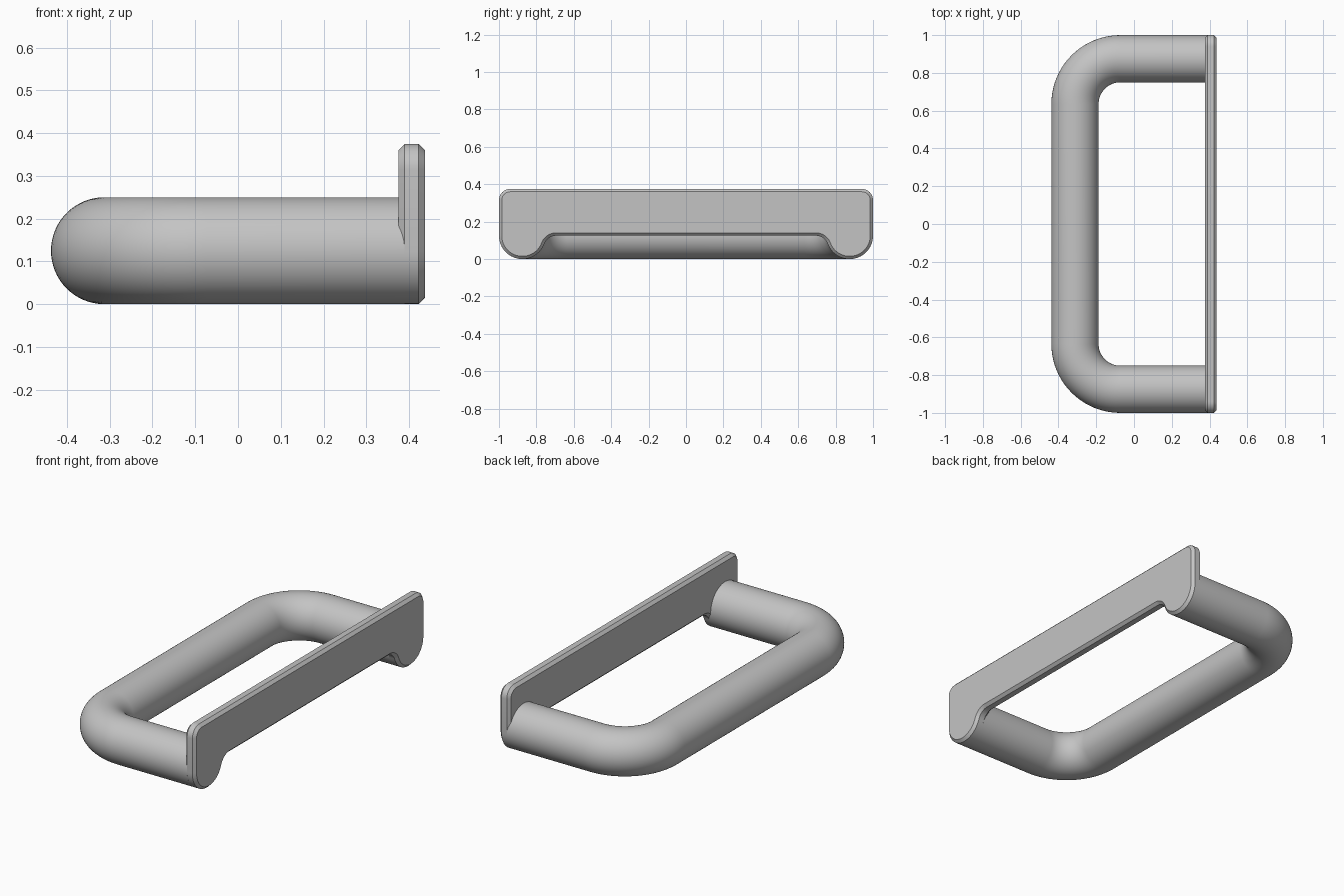
import bpy, bmesh
from math import pi, sin, cos, atan2, radians

cube = bpy.data.objects.get("Cube")
if cube:
    bpy.data.objects.remove(cube, do_unlink=True)

grey = bpy.data.materials.new("plain grey")
grey.use_nodes = True
colour = (0.55, 0.55, 0.55, 1)
grey.diffuse_color = colour
grey.node_tree.nodes["Principled BSDF"].inputs["Base Color"].default_value = colour

TUBE = 0.125            # tube radius, also the radius of the plate's lobes
END_Y = 1 - TUBE        # arm centre line
BACK, FRONT = 0.375, 0.4375
CHAMFER = 0.015


def arc(cx, cy, r, a0, a1, steps):
    angles = [a0 + (a1 - a0) * i / steps for i in range(steps + 1)]
    return [(cx + r * cos(a), cy + r * sin(a)) for a in angles]


def loft(name, rings):
    """Skin closed rings of equal length and cap both ends."""
    bm = bmesh.new()
    loops = [[bm.verts.new(p) for p in ring] for ring in rings]
    n = len(loops[0])
    for a, b in zip(loops, loops[1:]):
        for i in range(n):
            j = (i + 1) % n
            bm.faces.new((a[i], a[j], b[j], b[i]))
    bm.faces.new(loops[0][::-1])
    bm.faces.new(loops[-1])
    bmesh.ops.recalc_face_normals(bm, faces=bm.faces)
    mesh = bpy.data.meshes.new(name)
    bm.to_mesh(mesh)
    bm.free()
    mesh.materials.append(grey)
    obj = bpy.data.objects.new(name, mesh)
    bpy.context.collection.objects.link(obj)
    bpy.ops.object.select_all(action='DESELECT')
    obj.select_set(True)
    bpy.context.view_layer.objects.active = obj
    bpy.ops.object.shade_smooth_by_angle(angle=radians(30))
    return obj


# Tube handle: two arms joined by a grip through rounded bends
BEND = 0.24
bend_x = -FRONT + TUBE + BEND
bend_y = END_Y - BEND
stations = [(BACK + CHAMFER, END_Y, pi / 2)]
for sign, start in ((1, pi / 2), (-1, pi)):
    for i in range(21):
        a = start + pi / 2 * i / 20
        stations.append((bend_x + BEND * cos(a), sign * bend_y + BEND * sin(a), a))
stations.append((BACK + CHAMFER, -END_Y, 3 * pi / 2))

section = arc(0, 0, TUBE, 0, 2 * pi, 64)[:-1]
loft("tube_handle", [[(x + u * cos(a), y + u * sin(a), TUBE + v) for u, v in section]
                     for x, y, a in stations])

# Mounting plate: lobed outline with chamfered rims on both faces
CORNER, TOP = 0.06, 0.375
REACH = 0.18                                     # lobe centre to fillet centre
FILLET = (REACH ** 2 - TUBE ** 2) / (2 * TUBE)   # keeps the fillet tangent to the lobe


def outline(inset):
    touch = atan2(FILLET, REACH)
    half = arc(END_Y - REACH, TUBE - FILLET, FILLET + inset, pi / 2, touch, 12)
    half += arc(END_Y, TUBE, TUBE - inset, pi + touch, 2 * pi, 24)[1:]
    half += arc(1 - CORNER, TOP - CORNER, CORNER - inset, 0, pi / 2, 10)
    return half + [(-y, z) for y, z in reversed(half)]


layers = [(BACK, CHAMFER), (BACK + CHAMFER, 0), (FRONT - CHAMFER, 0), (FRONT, CHAMFER)]
loft("mounting_plate", [[(x, y, z) for y, z in outline(inset)] for x, inset in layers])
